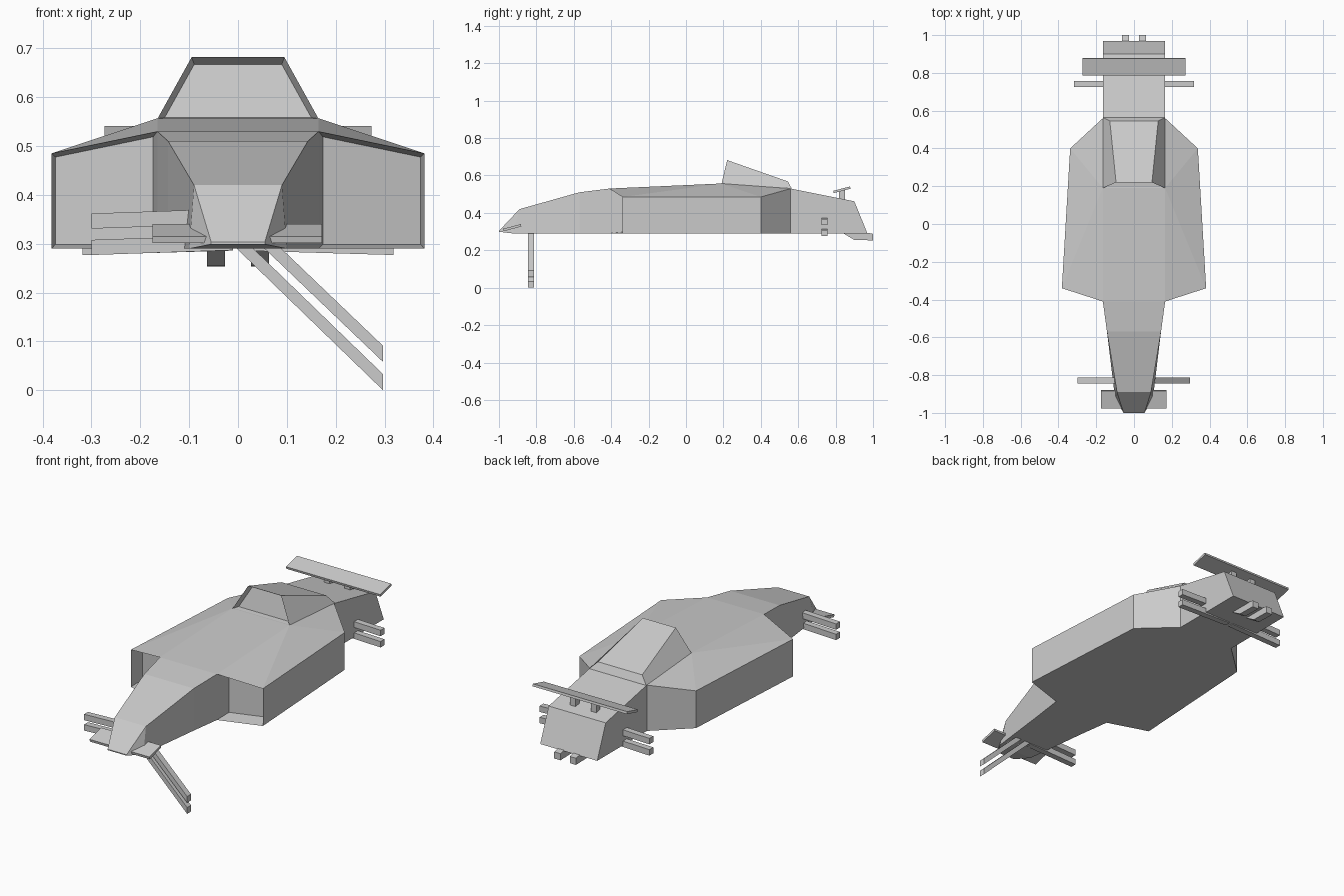
import bpy, bmesh
from mathutils import Vector

if "Cube" in bpy.data.objects:
    bpy.data.objects.remove(bpy.data.objects["Cube"])


def finish(name, bm, mirror=False):
    bmesh.ops.recalc_face_normals(bm, faces=bm.faces[:])
    me = bpy.data.meshes.new(name)
    bm.to_mesh(me)
    bm.free()
    ob = bpy.data.objects.new(name, me)
    bpy.context.collection.objects.link(ob)
    if mirror:
        ob.modifiers.new("mirror", 'MIRROR').use_clip = True
    return ob


def extrude(name, outline, vec):
    """Closed prism: 3D outline swept along vec."""
    bm = bmesh.new()
    a = [bm.verts.new(p) for p in outline]
    b = [bm.verts.new(Vector(p) + Vector(vec)) for p in outline]
    n = len(a)
    bm.faces.new(a)
    bm.faces.new(b[::-1])
    for i in range(n):
        bm.faces.new((a[i], a[(i + 1) % n], b[(i + 1) % n], b[i]))
    return finish(name, bm)


def plate(name, profile, x0, x1):
    """Side profile (y, z) swept across x."""
    return extrude(name, [(x0, y, z) for y, z in profile], (x1 - x0, 0, 0))


def bar(name, x0, z0, x1, z1, h, y0, y1):
    """Sheared strut with vertical ends; z values are the lower edge."""
    return extrude(name, [(x0, y0, z0), (x1, y0, z1), (x1, y0, z1 + h), (x0, y0, z0 + h)],
                   (0, y1 - y0, 0))


def recess(bm, face, thickness, move):
    bmesh.ops.inset_individual(bm, faces=[face], thickness=thickness, use_even_offset=True)
    bmesh.ops.translate(bm, verts=face.verts[:], vec=move)


# Hull half: stations of (top y, half width, z) and (bottom y, half width, z)
stations = [
    ((-1.0, .055, .304), (-1.0, .055, .299)),
    ((-.89, .09, .42), (-.925, .1, .29)),
    ((-.57, .143, .51), (-.57, .143, .29)),
    ((-.41, .165, .53), (-.41, .165, .29)),
    ((.19, .165, .557), (.19, .165, .29)),
    ((.56, .165, .53), (.56, .165, .29)),
    ((.90, .165, .462), (.97, .165, .29)),
]
bm = bmesh.new()
T, B, TC, BC = [], [], [], []
for (ty, tw, tz), (by, bw, bz) in stations:
    T.append(bm.verts.new((tw, ty, tz)))
    B.append(bm.verts.new((bw, by, bz)))
    TC.append(bm.verts.new((0, ty, tz)))
    BC.append(bm.verts.new((0, by, bz)))
for i in range(6):
    bm.faces.new((TC[i], T[i], T[i + 1], TC[i + 1]))
    bm.faces.new((BC[i], BC[i + 1], B[i + 1], B[i]))
    if i not in (3, 4):
        bm.faces.new((T[i], B[i], B[i + 1], T[i + 1]))
for i in (0, 6):
    bm.faces.new((TC[i], T[i], B[i], BC[i]))

# Side pod with recessed intake
a, a2, b, b2 = [bm.verts.new(p) for p in
                ((.382, -.34, .485), (.382, -.34, .29), (.338, .40, .485), (.338, .40, .29))]
intake = bm.faces.new((T[3], a, a2, B[3]))
bm.faces.new((a, b, b2, a2))
bm.faces.new((b, T[5], B[5], b2))
for tri in ((T[3], T[4], a), (T[4], b, a), (T[4], T[5], b)):
    bm.faces.new(tri)
bm.faces.new((B[3], a2, b2, B[5], B[4]))
bmesh.ops.recalc_face_normals(bm, faces=bm.faces[:])
recess(bm, intake, .009, (0, .085, 0))
finish("hull", bm, mirror=True)

# Canopy with recessed windscreen
bm = bmesh.new()
half = [(.165, .19, .556), (.095, .22, .682), (.128, .545, .568), (.165, .565, .53)]
R = [bm.verts.new(p) for p in half]
L = [bm.verts.new((-x, y, z)) for x, y, z in half]
screen = bm.faces.new((L[0], R[0], R[1], L[1]))
for i in (1, 2):
    bm.faces.new((L[i], R[i], R[i + 1], L[i + 1]))
bm.faces.new(R[::-1])
bm.faces.new(L)
bmesh.ops.recalc_face_normals(bm, faces=bm.faces[:])
screen.normal_update()
recess(bm, screen, .009, Vector((0, .028, -.006)))
finish("canopy", bm)

# Front wing plate and rear spoiler
plate("front_wing", [(-.975, .302), (-.88, .327), (-.883, .34), (-.978, .315)], -.175, .172)
plate("rear_spoiler", [(.79, .506), (.88, .529), (.877, .541), (.787, .518)], -.273, .273)

# Spoiler posts, exhausts and rear axle struts on both sides
for s, side in ((-1, "left"), (1, "right")):
    plate(f"spoiler_post_{side}", [(.818, .46), (.85, .46), (.85, .525), (.818, .517)],
          s * .044, s * .076)
    plate(f"exhaust_{side}", [(.84, .291), (.90, .255), (1.0, .253), (1.0, .288), (.96, .295)],
          s * .027, s * .063)
    for z, level in ((.277, "lower"), (.336, "upper")):
        bar(f"rear_strut_{side}_{level}", s * .01, z + .009, s * .318, z, .031, .725, .757)

# Front axle struts: level on the left, dropped on the right
for z, level in ((.277, "lower"), (.331, "upper")):
    bar(f"front_strut_left_{level}", -.01, z + .01, -.30, z, .031, -.845, -.813)
bar("front_strut_right_lower", -.02, .307, .297, 0, .033, -.845, -.813)
bar("front_strut_right_upper", .02, .323, .297, .058, .033, -.845, -.813)
